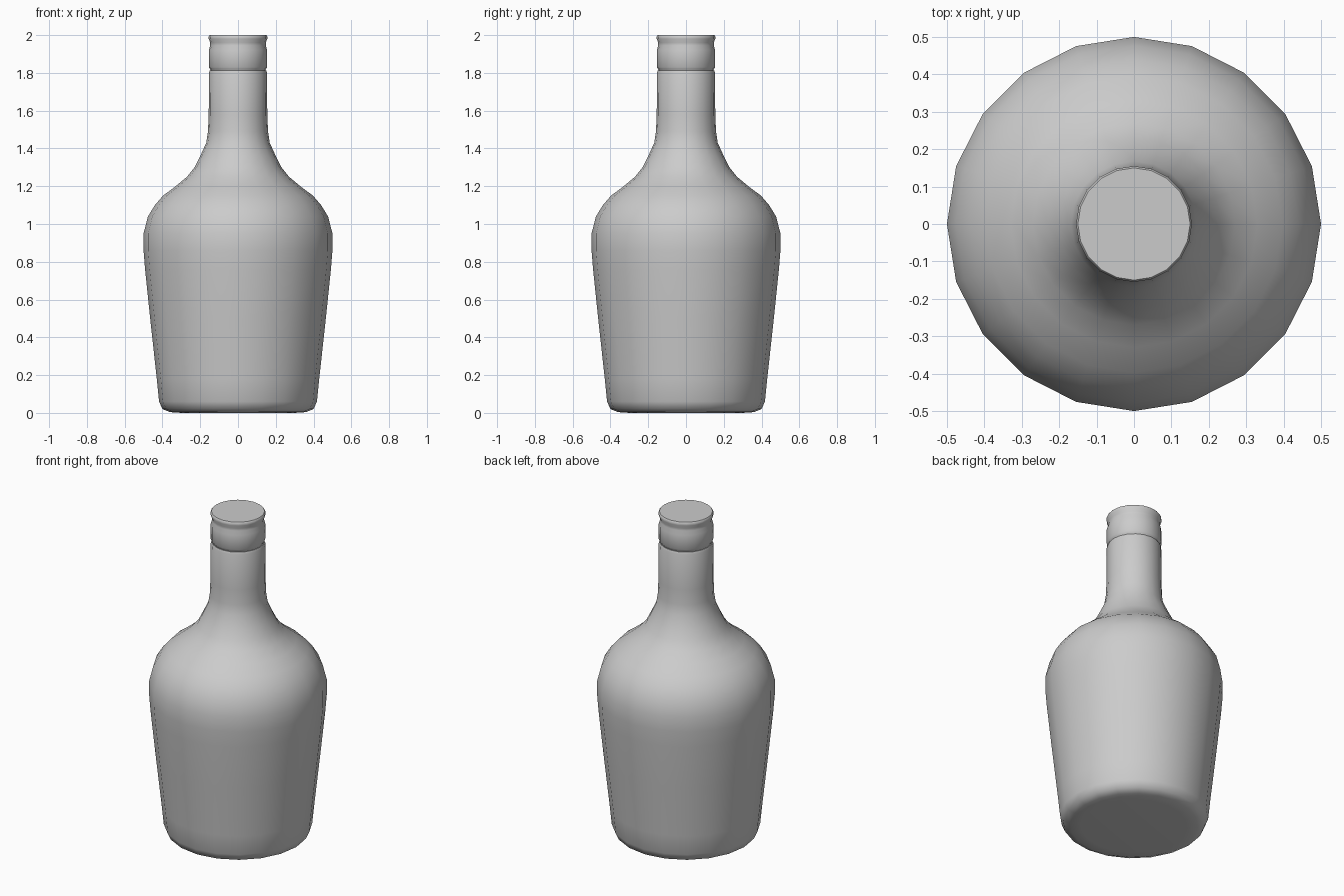
import bpy, bmesh, math

if "Cube" in bpy.data.objects:
    bpy.data.objects.remove(bpy.data.objects["Cube"], do_unlink=True)

SIDES = 20

grey = bpy.data.materials.new("plain_grey")
grey.use_nodes = True
colour = (0.6, 0.6, 0.6, 1)
grey.diffuse_color = colour
grey.node_tree.nodes["Principled BSDF"].inputs["Base Color"].default_value = colour


def lathe(name, profile, angle):
    """Spin a (radius, height) profile around z and close both ends."""
    bm = bmesh.new()
    rings = []
    for r, z in profile:
        rings.append([bm.verts.new((r * math.cos(2 * math.pi * i / SIDES),
                                    r * math.sin(2 * math.pi * i / SIDES), z))
                      for i in range(SIDES)])
    for low, high in zip(rings, rings[1:]):
        for i in range(SIDES):
            j = (i + 1) % SIDES
            bm.faces.new((low[i], low[j], high[j], high[i]))
    bm.faces.new(rings[0][::-1])
    bm.faces.new(rings[-1])
    mesh = bpy.data.meshes.new(name)
    bm.to_mesh(mesh)
    bm.free()
    mesh.materials.append(grey)
    obj = bpy.data.objects.new(name, mesh)
    bpy.context.collection.objects.link(obj)
    bpy.ops.object.select_all(action='DESELECT')
    obj.select_set(True)
    bpy.context.view_layer.objects.active = obj
    bpy.ops.object.shade_smooth_by_angle(angle=math.radians(angle))
    return obj


# Bottle: rounded base, flaring body, sloped shoulder and neck
lathe("bottle_body", [
    (0.30, 0.0), (0.36, 0.004), (0.40, 0.02), (0.418, 0.06), (0.43, 0.18),
    (0.465, 0.5), (0.492, 0.76), (0.5, 0.86), (0.5, 0.95), (0.477, 1.04),
    (0.44, 1.1), (0.397, 1.15), (0.33, 1.2), (0.27, 1.25), (0.23, 1.3),
    (0.2, 1.36), (0.168, 1.43), (0.159, 1.49), (0.155, 1.58), (0.154, 1.8),
    (0.149, 1.813)], 50)

# Cap: straight skirt, pinched groove and a lip at the top
lathe("bottle_cap", [
    (0.145, 1.812), (0.149, 1.822), (0.154, 1.83), (0.154, 1.92),
    (0.147, 1.945), (0.147, 1.96), (0.155, 1.98), (0.155, 1.993),
    (0.15, 2.0)], 50)
